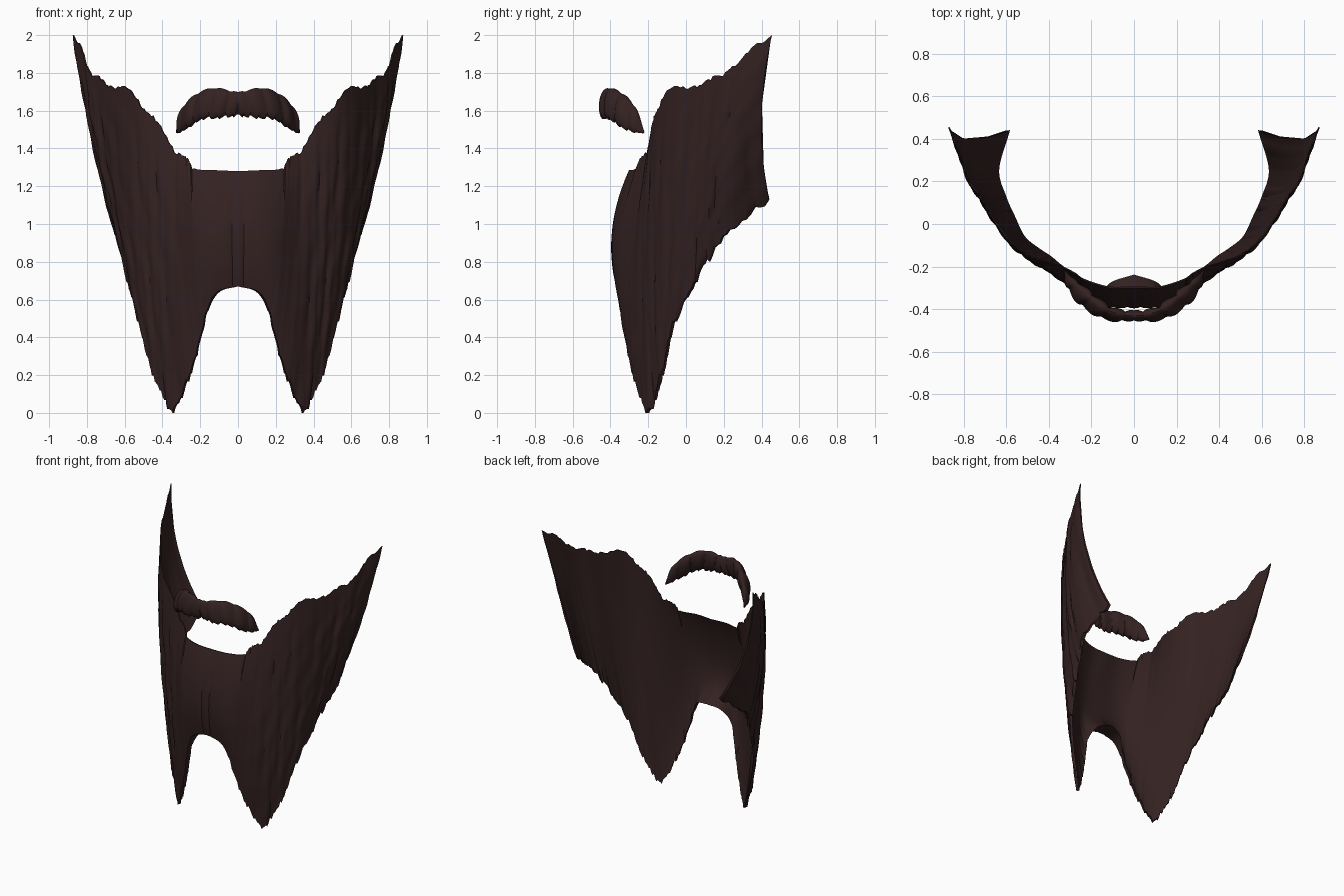
import bpy, bmesh, math, random
from mathutils import Vector

if "Cube" in bpy.data.objects:
    bpy.data.objects.remove(bpy.data.objects["Cube"])

random.seed(4)
hair = bpy.data.materials.new("dark brown hair")
hair.diffuse_color = (0.034, 0.0155, 0.0155, 1)
hair.use_nodes = True
hair.node_tree.nodes["Principled BSDF"].inputs["Base Color"].default_value = hair.diffuse_color


def spline(keys, t):
    """Smooth value at position t along a list of equal-length tuples."""
    i = min(int(t), len(keys) - 2)
    f = t - i
    p1, p2 = Vector(keys[i]), Vector(keys[i + 1])
    p0 = Vector(keys[i - 1]) if i > 0 else 2 * p1 - p2
    p3 = Vector(keys[i + 2]) if i + 2 < len(keys) else 2 * p2 - p1
    return 0.5 * (2 * p1 + (p2 - p0) * f + (2 * p0 - 5 * p1 + 4 * p2 - p3) * f * f
                  + (3 * p1 - p0 - 3 * p2 + p3) * f ** 3)


def skin(name, rings, angle):
    """Skin closed rings in order and cap the two ends."""
    bm = bmesh.new()
    vs = [[bm.verts.new(p) for p in ring] for ring in rings]
    n = len(vs[0])
    for a, b in zip(vs, vs[1:]):
        for k in range(n):
            bm.faces.new((a[k], a[(k + 1) % n], b[(k + 1) % n], b[k]))
    bm.faces.new(vs[0])
    bm.faces.new(vs[-1])
    bmesh.ops.recalc_face_normals(bm, faces=bm.faces)
    me = bpy.data.meshes.new(name)
    bm.to_mesh(me)
    bm.free()
    me.materials.append(hair)
    ob = bpy.data.objects.new(name, me)
    bpy.context.collection.objects.link(ob)
    bpy.ops.object.select_all(action='DESELECT')
    ob.select_set(True)
    bpy.context.view_layer.objects.active = ob
    bpy.ops.object.shade_smooth_by_angle(angle=math.radians(angle))


# Beard: top edge and bottom edge from chin centre to sideburn
top = [(0, -.30, 1.28), (.12, -.30, 1.285), (.235, -.265, 1.295), (.28, -.235, 1.36),
       (.34, -.205, 1.39), (.42, -.18, 1.53), (.50, -.15, 1.61), (.58, -.09, 1.715),
       (.67, .03, 1.72), (.73, .13, 1.77), (.79, .22, 1.805), (.825, .33, 1.915),
       (.875, .455, 2.0)]
bottom = [(0, -.37, .67), (.11, -.365, .64), (.165, -.35, .54), (.215, -.315, .34),
          (.275, -.27, .16), (.345, -.21, .0), (.40, -.165, .10), (.46, -.125, .23),
          (.525, -.07, .47), (.575, .03, .67), (.615, .12, .82), (.65, .25, .98),
          (.60, .44, 1.13)]
# Thickness near the bottom edge: a lip under the chin, thin elsewhere
depth = [(.125, 0), (.09, 0), (.035, 0), (.025, 0), (.02, 0)] + [(.01, 0)] * 8
# Outward bulge halfway down
swell_out = [(.055, 0)] * 3 + [(.052, 0), (.045, 0), (.036, 0)] + [(.028, 0)] * 5 + [(.036, 0), (.05, 0)]

SUB, ROWS = 8, 26
jag = [random.uniform(-.018, .018) for _ in range(12 * SUB + 1)]


def beard_ring(i):
    j = abs(i)
    u = j / SUB
    a, b = spline(top, u), spline(bottom, u)
    d = max(spline(depth, u)[0], .006)
    bow = spline(swell_out, u)[0]
    if SUB * 2 < j < 12 * SUB and j != 5 * SUB:
        b.z += abs(jag[j]) + .01 if 4.5 < u < 5.5 else jag[j]
        a.z += jag[-j] * .6
    side = min(1, max(.12, (u - 3) / 2))
    outer, inner = [], []
    for r in range(ROWS + 1):
        v = r / ROWS
        p = a.lerp(b, v)
        n = Vector((p.x, p.y - .5, 0)).normalized()
        bulge = 4 * v * (1 - v)
        p += n * bow * bulge
        if u > 9:
            p.y -= .045 * bulge * (u - 9) / 3
        # Long strand grooves running down the cheeks
        wave = abs(math.sin(u * 2.3 + v * 2.2)) + .6 * abs(math.sin(u * 4.7 - v * 3 + 1))
        lump = .25 * math.sin(v * 31 + u * 3)
        q = p + n * .009 * side * min(1, v * 5) * (wave - .8 + lump)
        # Parting beside the middle of the chin
        if j == 2 and v > .2:
            q -= n * .006
        outer.append(q)
        inner.append(p - n * (.007 + d * v ** 9 + .006 * bulge))
    return [(math.copysign(1, i) * q.x, q.y, q.z) for q in outer + inner[::-1]]


skin("beard", [beard_ring(i) for i in range(-12 * SUB, 12 * SUB + 1)], 40)

# Moustache: centre x, y, z, half height, half depth
path = [(0, -.43, 1.635, .062, .022), (.05, -.432, 1.637, .07, .026),
        (.12, -.42, 1.64, .08, .03), (.19, -.38, 1.63, .074, .034),
        (.25, -.33, 1.592, .07, .034), (.30, -.275, 1.542, .053, .022),
        (.325, -.222, 1.485, .005, .004)]
STEPS, SIDES = 60, 24


def moustache_ring(i):
    s = abs(i) / STEPS
    x, y, z, h, d = spline(path, s * 6)
    n = Vector((x, (y + .1) * .8, 0)).normalized()
    ring = []
    for k in range(SIDES):
        t = math.tau * k / SIDES
        c, w = math.cos(t), math.sin(t)
        # Each slanted tuft swells, then steps back under the next one
        tuft = (s * 5 + .1 + .2 * w) % 1
        swell = .7 + .48 * math.sin(math.pi * tuft ** .6)
        hh = h * (.94 + .1 * math.sin(math.pi * tuft))
        # Ragged hair ends along the lower edge
        if w < -.6:
            hh *= 1 + .2 * (((s * 10) % 1) - .5)
        p = Vector((x, y, z)) + n * (d * c * swell) + Vector((0, 0, hh * w))
        # Hair leans: top edge back, lower edge forward towards the sides
        p.y += .026 * w * math.sin(math.pi * s ** 1.6)
        ring.append((math.copysign(1, i) * p.x, p.y, p.z))
    return ring


skin("moustache", [moustache_ring(i) for i in range(-STEPS, STEPS + 1)], 35)
